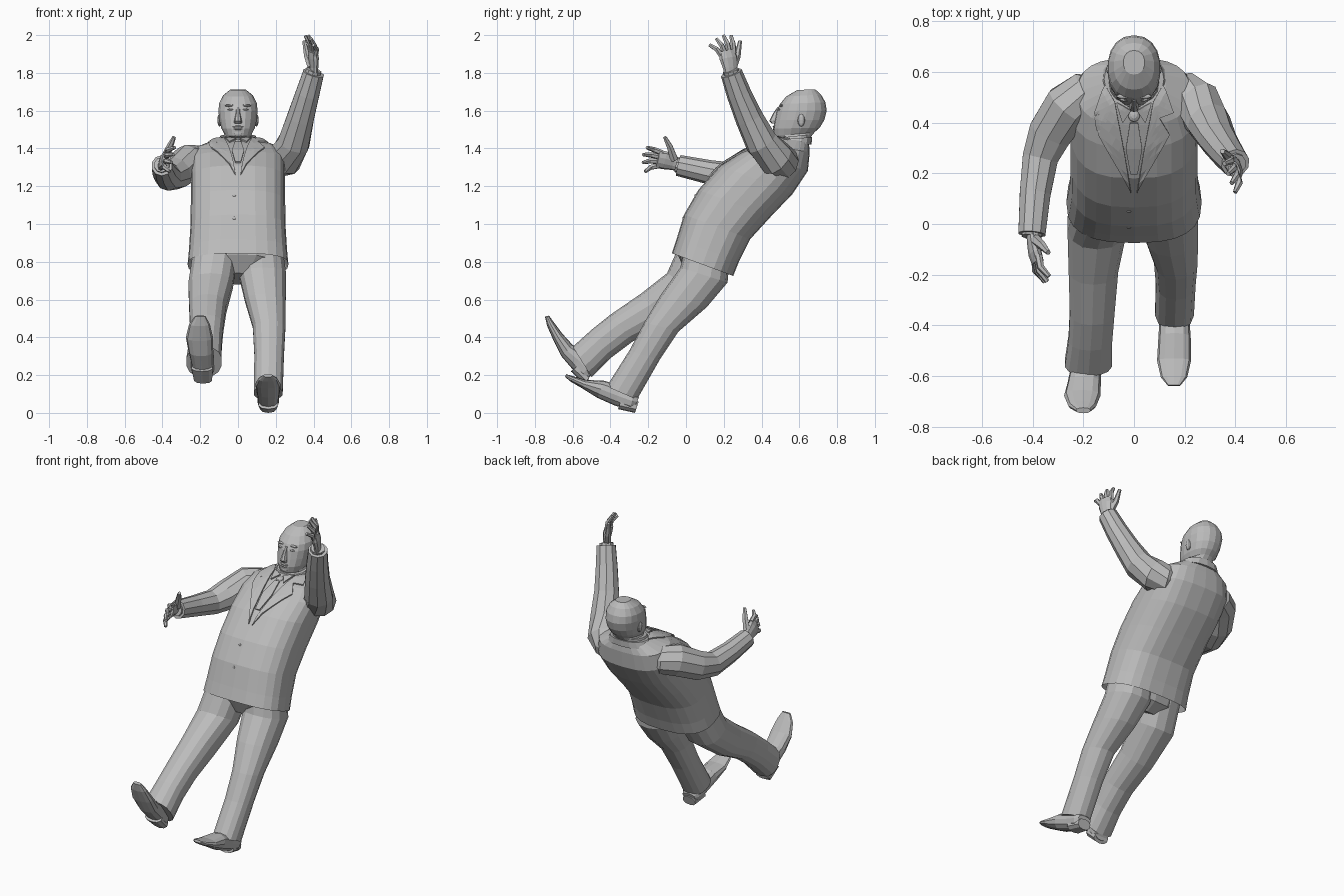
import bpy
import bmesh
from math import sin, cos, pi, copysign
from mathutils import Vector
from mathutils.bvhtree import BVHTree

cube = bpy.data.objects.get("Cube")
if cube:
    bpy.data.objects.remove(cube, do_unlink=True)

grey = bpy.data.materials.new("plain_grey")
grey.use_nodes = True
grey.diffuse_color = (0.5, 0.5, 0.5, 1)
grey.node_tree.nodes["Principled BSDF"].inputs["Base Color"].default_value = (0.5, 0.5, 0.5, 1)


def finish(name, bm):
    """Turn a bmesh into a named grey object."""
    bmesh.ops.recalc_face_normals(bm, faces=bm.faces)
    mesh = bpy.data.meshes.new(name)
    bm.to_mesh(mesh)
    bm.free()
    mesh.materials.append(grey)
    obj = bpy.data.objects.new(name, mesh)
    bpy.context.collection.objects.link(obj)
    return obj


def skin(name, rings):
    """Bridge equal rings of points and cap both ends."""
    bm = bmesh.new()
    loops = [[bm.verts.new(p) for p in ring] for ring in rings]
    n = len(loops[0])
    for a, b in zip(loops, loops[1:]):
        for i in range(n):
            j = (i + 1) % n
            bm.faces.new((a[i], a[j], b[j], b[i]))
    bm.faces.new(loops[0])
    bm.faces.new(loops[-1])
    return finish(name, bm)


def oval(center, u, v, n, power=1.0):
    """Superellipse spanned by the half axes u and v."""
    points = []
    for i in range(n):
        a = 2 * pi * i / n
        c, s = cos(a), sin(a)
        points.append(center + u * copysign(abs(c) ** power, c) + v * copysign(abs(s) ** power, s))
    return points


def loft(name, sections, n=14, power=0.85):
    """Sections: front y, z, back y, z, middle x, half width."""
    rings = []
    for fy, fz, by, bz, x, w in sections:
        front, back = Vector((x, fy, fz)), Vector((x, by, bz))
        rings.append(oval((front + back) / 2, (front - back) / 2, Vector((w, 0, 0)), n, power))
    return skin(name, rings)


def tube(name, path, radii, side=(0, 1, 0), flat=1.0, n=10):
    """Tube along a path; side is the wide direction, flat the thickness ratio."""
    path = [Vector(p) for p in path]
    rings = []
    for i, p in enumerate(path):
        t = (path[min(i + 1, len(path) - 1)] - path[max(i - 1, 0)]).normalized()
        s = Vector(side)
        s = (s - t * s.dot(t)).normalized()
        rings.append(oval(p, s * radii[i], t.cross(s) * radii[i] * flat, n))
    return skin(name, rings)


def ball(name, center, size):
    bm = bmesh.new()
    bmesh.ops.create_uvsphere(bm, u_segments=10, v_segments=6, radius=1)
    bmesh.ops.scale(bm, vec=size, verts=bm.verts)
    bmesh.ops.translate(bm, vec=center, verts=bm.verts)
    return finish(name, bm)


# Jacket body, hollow under the hem
torso = loft("jacket_body", [
    (-.02, .92, .25, .81, 0, .235),
    (-.075, .845, .25, .725, 0, .267),
    (-.05, .92, .28, .80, 0, .26),
    (-.01, 1.05, .34, .92, 0, .252),
    (.065, 1.18, .45, 1.04, 0, .25),
    (.18, 1.31, .565, 1.16, 0, .25),
    (.30, 1.385, .645, 1.28, 0, .25),
    (.39, 1.425, .655, 1.38, 0, .22),
    (.46, 1.45, .65, 1.44, 0, .125)], n=24, power=.75)

# Trousers
loft("trouser_seat", [
    (-.03, .92, .22, .80, 0, .22), (-.045, .84, .19, .72, 0, .2), (0, .74, .12, .68, 0, .1)])
loft("left_trouser_leg", [
    (.0, .90, .23, .80, .12, .12), (-.03, .77, .22, .69, .13, .127),
    (-.13, .63, .11, .56, .145, .11), (-.22, .48, -.04, .43, .165, .088),
    (-.30, .33, -.14, .28, .165, .08), (-.42, .14, -.26, .07, .16, .078)])
loft("right_trouser_leg", [
    (-.03, .90, .2, .78, -.12, .12), (-.10, .74, .1, .61, -.145, .12),
    (-.24, .63, -.1, .47, -.16, .1), (-.40, .52, -.28, .38, -.165, .09),
    (-.50, .44, -.4, .29, -.172, .088), (-.60, .35, -.50, .19, -.18, .095)])

# Shoes, from heel to toe, with a low heel block under each
loft("left_shoe", [
    (-.265, .04, -.25, .08, .16, .045), (-.30, .015, -.27, .11, .16, .058),
    (-.38, .04, -.34, .14, .16, .058), (-.47, .08, -.43, .17, .16, .064),
    (-.55, .13, -.53, .175, .158, .067), (-.61, .165, -.60, .195, .158, .052),
    (-.64, .19, -.635, .205, .158, .025)], n=12)
loft("left_heel", [(-.27, .0, -.25, .06, .16, .045), (-.36, .02, -.34, .08, .16, .055)], n=10)
loft("right_shoe", [
    (-.52, .165, -.50, .22, -.185, .045), (-.56, .19, -.49, .27, -.187, .06),
    (-.60, .23, -.54, .33, -.19, .06), (-.66, .30, -.60, .36, -.197, .066),
    (-.70, .38, -.655, .42, -.204, .072), (-.735, .46, -.70, .48, -.204, .055),
    (-.747, .51, -.725, .515, -.2, .028)], n=12)
loft("right_heel", [(-.54, .155, -.50, .20, -.185, .05), (-.61, .22, -.56, .26, -.19, .058)], n=10)

# Sleeves, whose tops taper into the shoulders, and shirt cuffs
tube("left_sleeve",
     [(.13, .54, 1.32), (.19, .52, 1.325), (.245, .48, 1.345), (.295, .40, 1.43),
      (.33, .335, 1.56), (.368, .28, 1.69), (.40, .24, 1.80)],
     [.05, .086, .098, .088, .075, .066, .058])
tube("left_cuff", [(.388, .25, 1.77), (.402, .236, 1.815)], [.044, .042])
tube("right_sleeve",
     [(-.13, .54, 1.34), (-.19, .52, 1.33), (-.26, .465, 1.325), (-.33, .36, 1.27),
      (-.37, .26, 1.25), (-.39, .12, 1.275), (-.403, -.04, 1.31)],
     [.05, .086, .098, .09, .074, .064, .056], side=(0, 0, 1))
tube("right_cuff", [(-.40, -.01, 1.303), (-.404, -.05, 1.314)], [.043, .041], side=(0, 0, 1))


def hand(label, wrist, along, thumb, palm, tip):
    """Palm, four fanned curled fingers and a thumb ending at tip (along, sideways)."""
    wrist, along, thumb, palm = (Vector(v) for v in (wrist, along, thumb, palm))
    along.normalize()
    thumb = (thumb - along * thumb.dot(along)).normalized()
    palm = along.cross(thumb) * copysign(1, along.cross(thumb).dot(palm))

    def at(a, t, p):
        return wrist + along * a + thumb * t + palm * p

    tube(label + "_palm", [at(-.03, 0, 0), at(.02, 0, 0), at(.07, 0, .005), at(.108, -.003, .012)],
         [.034, .04, .05, .045], side=thumb, flat=.5)
    names = ("little", "ring", "middle", "index")
    for i, (finger, reach) in enumerate(zip(names, (.05, .078, .09, .083))):
        t = -.037 + .024 * i
        fan = (i - 2.5) * .013
        tube(f"{label}_{finger}_finger",
             [at(.09, t, .01), at(.1 + reach * .5, t + fan * .6, .012), at(.1 + reach, t + fan * 1.4, .04)],
             [.015, .0145, .0095], side=thumb, n=6)
    a, t = tip
    tube(label + "_thumb", [at(.02, .02, .008), at(.05 + a * .15, t * .65, .02), at(a, t, .03)],
         [.023, .018, .01], side=palm, n=6)


hand("left_hand", (.402, .235, 1.81), (.04, -.13, 1), (-.35, .94, .1), (-1, 0, 0), (.15, .088))
hand("right_hand", (-.404, -.05, 1.318), (.12, -.95, .3), (.2, .2, .95), (1, 0, 0), (.11, .125))

# Head and neck
loft("head", [
    (.49, 1.40, .65, 1.42, 0, .085), (.51, 1.45, .66, 1.46, 0, .082),
    (.468, 1.465, .68, 1.485, 0, .072), (.462, 1.505, .708, 1.51, 0, .09),
    (.47, 1.55, .732, 1.55, 0, .1), (.48, 1.60, .745, 1.60, 0, .105),
    (.497, 1.635, .738, 1.645, 0, .101), (.53, 1.675, .715, 1.685, 0, .08),
    (.59, 1.71, .685, 1.712, 0, .042)], n=18, power=.9)
loft("nose", [
    (.455, 1.532, .49, 1.53, 0, .02), (.441, 1.545, .49, 1.55, 0, .02),
    (.46, 1.585, .5, 1.585, 0, .012), (.485, 1.62, .51, 1.62, 0, .01)], n=8)
ball("upper_lip", (0, .467, 1.515), (.03, .008, .006))
ball("lower_lip", (0, .467, 1.503), (.026, .008, .006))
ball("chin", (0, .48, 1.478), (.032, .016, .018))
for label, s in (("left", 1), ("right", -1)):
    ball(label + "_eye", (.04 * s, .492, 1.605), (.017, .008, .006))
    ball(label + "_brow", (.043 * s, .504, 1.627), (.028, .01, .007))
    ball(label + "_ear", (.098 * s, .61, 1.55), (.012, .02, .034))

# Shirt collar and jacket collar
loft("shirt_collar", [(.46, 1.42, .655, 1.45, 0, .105), (.475, 1.455, .662, 1.475, 0, .095)], n=16)
loft("jacket_collar", [(.45, 1.42, .665, 1.42, 0, .14), (.475, 1.445, .667, 1.46, 0, .118)], n=16)

# Flat garment details laid over the jacket body from above
surface = BVHTree.FromPolygons([v.co for v in torso.data.vertices],
                               [p.vertices for p in torso.data.polygons])


def plate(name, outline, lift):
    bm = bmesh.new()
    bm.faces.new([bm.verts.new((x, y, 0)) for x, y in outline])
    bmesh.ops.triangulate(bm, faces=bm.faces)
    bmesh.ops.subdivide_edges(bm, edges=bm.edges, cuts=3, use_grid_fill=True)
    for v in bm.verts:
        hit, normal, _, _ = surface.ray_cast(Vector((v.co.x, v.co.y, 3)), Vector((0, 0, -1)))
        if hit:
            v.co = hit + normal * copysign(lift, normal.z)
    obj = finish(name, bm)
    thick = obj.modifiers.new("thickness", "SOLIDIFY")
    thick.thickness = .008
    thick.offset = 0


for label, s in (("left", 1), ("right", -1)):
    plate(label + "_lapel", [(s * x, y) for x, y in (
        (.075, .48), (.115, .55), (.155, .44), (.1, .42), (.14, .355), (.012, .13), (.035, .27))], .006)
    plate(label + "_collar_point", [(s * x, y) for x, y in ((.012, .45), (.07, .48), (.045, .40))], .006)
plate("tie_blade", [(-.016, .40), (.016, .40), (.032, .3), (.014, .2), (-.014, .2), (-.032, .3)], .005)
ball("tie_knot", (0, .43, 1.434), (.024, .028, .016))

# Jacket buttons
for i, z in enumerate((1.15, 1.03)):
    hit, normal, _, _ = surface.ray_cast(Vector((-.02, -2, z)), Vector((0, 1, 0)))
    ball(f"button_{i + 1}", hit, (.009, .004, .009))
